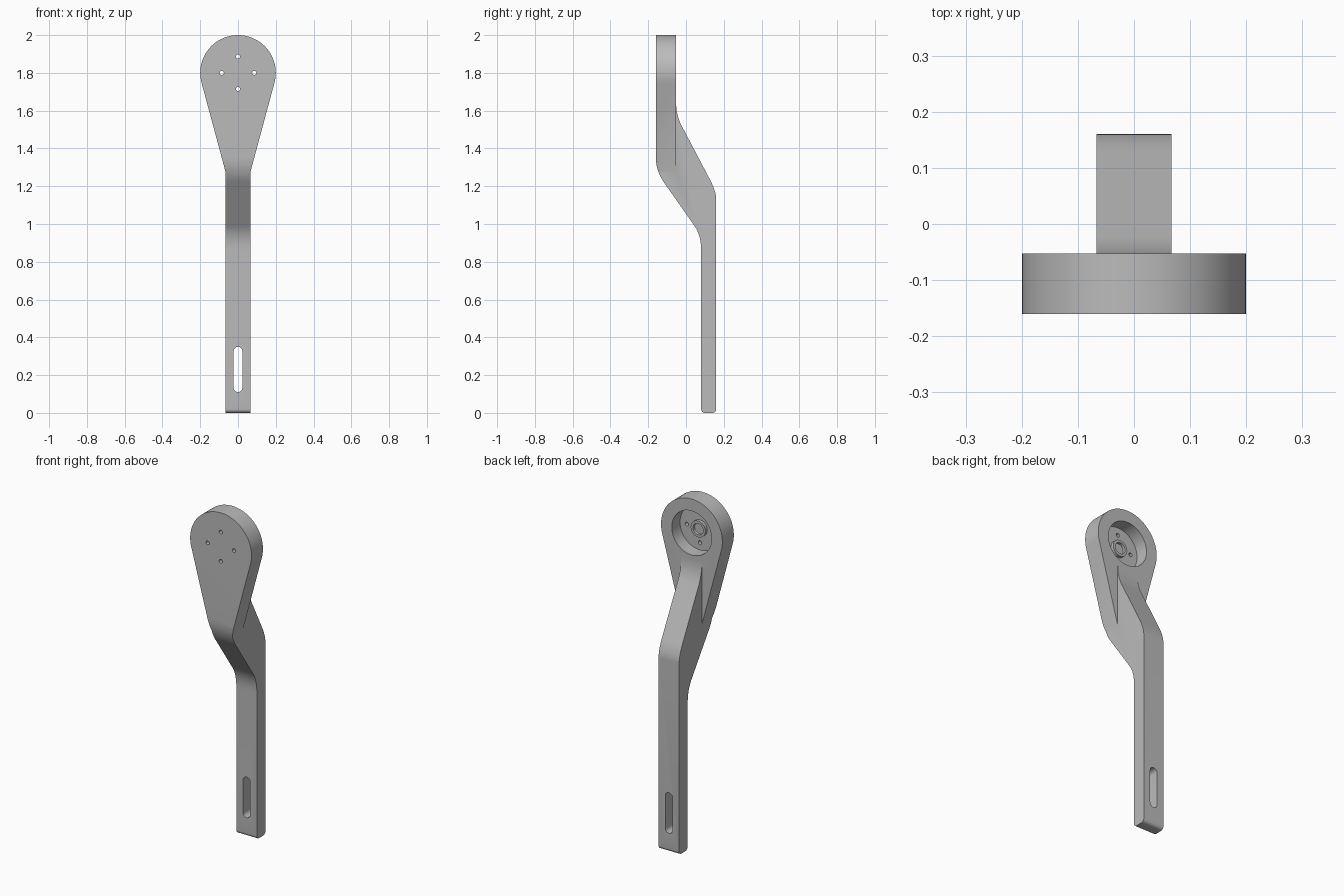
import bpy, bmesh
from math import sin, cos, pi, radians
from mathutils import Vector

cube = bpy.data.objects.get("Cube")
if cube:
    bpy.data.objects.remove(cube, do_unlink=True)

grey = bpy.data.materials.new("light_grey")
grey.use_nodes = True
grey.diffuse_color = (0.5, 0.5, 0.5, 1)
grey.node_tree.nodes["Principled BSDF"].inputs["Base Color"].default_value = (0.5, 0.5, 0.5, 1)

HEAD_Z = 1.8          # centre of the round head
FRONT, HEAD_BACK = -0.16, -0.053
ARM_HALF = 0.067


def prism(name, points, start, push):
    """Extrude a list of 3D points along a vector."""
    bm = bmesh.new()
    face = bm.faces.new([bm.verts.new(Vector(p) + Vector(start)) for p in points])
    grown = bmesh.ops.extrude_face_region(bm, geom=[face])
    moved = [v for v in grown["geom"] if isinstance(v, bmesh.types.BMVert)]
    bmesh.ops.translate(bm, verts=moved, vec=push)
    bmesh.ops.recalc_face_normals(bm, faces=bm.faces)
    mesh = bpy.data.meshes.new(name)
    bm.to_mesh(mesh)
    bm.free()
    mesh.materials.append(grey)
    ob = bpy.data.objects.new(name, mesh)
    bpy.context.collection.objects.link(ob)
    return ob


def side_prism(name, yz, half):
    return prism(name, [(0, y, z) for y, z in yz], (-half, 0, 0), (2 * half, 0, 0))


def front_prism(name, xz, y0, y1):
    return prism(name, [(x, 0, z) for x, z in xz], (0, y0, 0), (0, y1 - y0, 0))


def arc(cx, cz, r, a0, a1, n):
    angles = [radians(a0 + (a1 - a0) * i / n) for i in range(n + 1)]
    return [(cx + r * cos(a), cz + r * sin(a)) for a in angles]


def disc(name, x, z, r, y0, y1, n=32):
    return front_prism(name, arc(x, z, r, 0, 360, n)[:-1], y0, y1)


def bend(a, b, c, n=8):
    """Quadratic curve from a to c, pulled towards b."""
    a, b, c = Vector(a), Vector(b), Vector(c)
    ts = [i / n for i in range(n + 1)]
    return [tuple(a * (1 - t) ** 2 + b * 2 * t * (1 - t) + c * t * t) for t in ts]


def combine(target, tool, operation):
    """Apply a boolean and discard the tool."""
    mod = target.modifiers.new("bool", "BOOLEAN")
    mod.operation, mod.solver, mod.object = operation, "EXACT", tool
    bpy.context.view_layer.update()
    graph = bpy.context.evaluated_depsgraph_get()
    mesh = bpy.data.meshes.new_from_object(target.evaluated_get(graph))
    target.modifiers.clear()
    target.data = mesh
    bpy.data.objects.remove(tool, do_unlink=True)


def smooth(ob):
    bpy.ops.object.select_all(action="DESELECT")
    ob.select_set(True)
    bpy.context.view_layer.objects.active = ob
    bpy.ops.object.shade_smooth_by_angle(angle=radians(30))


# Side curves of the offset arm
front_top = bend((FRONT, 1.36), (FRONT, 1.282), (-0.118, 1.222))
front_low = bend((0.045, 0.99), (0.08, 0.94), (0.08, 0.865))
back_low = bend((0.16, 1.13), (0.16, 1.172), (0.127, 1.235))
back_top = bend((-0.022, 1.518), (HEAD_BACK, 1.577), (HEAD_BACK, 1.65))
foot = arc(0.1, 0.02, 0.02, 180, 270, 6) + arc(0.14, 0.02, 0.02, 270, 360, 6)

# Arm
arm = side_prism("bracket_body",
                 front_top + front_low + foot + back_low + back_top
                 + [(-0.07, 1.655), (-0.1, 1.5)], ARM_HALF)

# Teardrop head, its lower front rounded like the arm
teardrop = arc(0, HEAD_Z, 0.2, -15, 195, 56) + [(-ARM_HALF, 1.28), (ARM_HALF, 1.28)]
head = front_prism("head", teardrop, FRONT, HEAD_BACK)
rounding = side_prism("rounding", [(FRONT, 2.1)] + front_top
                      + [(HEAD_BACK, 1.222), (HEAD_BACK, 2.1)], 0.3)
combine(head, rounding, "INTERSECT")
combine(arm, head, "UNION")

# Round pocket in the back of the head
combine(arm, disc("pocket", 0, HEAD_Z, 0.13, -0.13, 0.0, 48), "DIFFERENCE")

# Four screw holes
for i in range(4):
    a = i * pi / 2
    hole = disc("hole", 0.086 * cos(a), HEAD_Z + 0.086 * sin(a), 0.011, -0.2, -0.1, 16)
    combine(arm, hole, "DIFFERENCE")

# Long slot near the foot
slot = arc(0, 0.327, 0.023, 0, 180, 12) + arc(0, 0.133, 0.023, 180, 360, 12)
combine(arm, front_prism("slot", slot, 0.0, 0.3), "DIFFERENCE")
smooth(arm)

# Raised hub ring in the pocket
hub = disc("hub_ring", 0, HEAD_Z, 0.048, -0.135, -0.112)
combine(hub, disc("bore", 0, HEAD_Z, 0.033, -0.128, -0.05), "DIFFERENCE")
smooth(hub)
